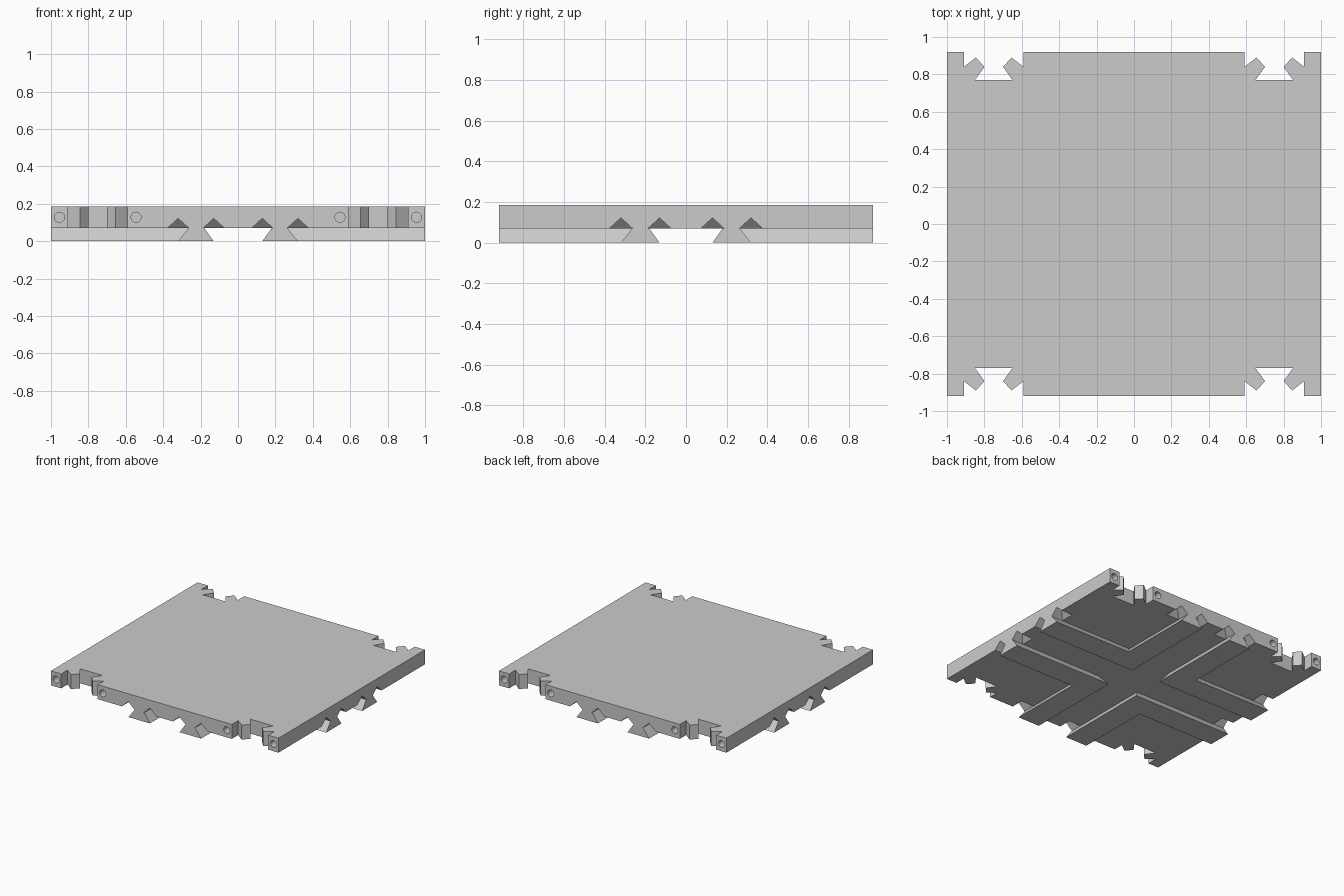
import bpy, bmesh, math
from mathutils import Matrix, Vector

if "Cube" in bpy.data.objects:
    bpy.data.objects.remove(bpy.data.objects["Cube"], do_unlink=True)

HX, HY = 1.0, 0.92          # half width and half depth of the tile
Z0, Z1 = 0.07, 0.185        # underside and top of the slab

grey = bpy.data.materials.new("plain_grey")
grey.use_nodes = True
grey.diffuse_color = (0.6, 0.6, 0.6, 1)
grey.node_tree.nodes["Principled BSDF"].inputs["Base Color"].default_value = (0.6, 0.6, 0.6, 1)


def make(name, bm):
    bmesh.ops.recalc_face_normals(bm, faces=bm.faces)
    mesh = bpy.data.meshes.new(name)
    bm.to_mesh(mesh)
    bm.free()
    mesh.materials.append(grey)
    ob = bpy.data.objects.new(name, mesh)
    bpy.context.collection.objects.link(ob)
    return ob


def loft(bm, rings):
    """Bridge closed rings of points and cap both ends."""
    loops = [[bm.verts.new(p) for p in ring] for ring in rings]
    n = len(loops[0])
    for a, b in zip(loops, loops[1:]):
        for i in range(n):
            j = (i + 1) % n
            bm.faces.new((a[i], a[j], b[j], b[i]))
    bm.faces.new(loops[0])
    bm.faces.new(loops[-1])


# Slab with clip notches: half of one notch as (offset from centre, distance from edge)
half = [(0.16, 0), (0.16, 0.08), (0.095, 0.03), (0.05, 0.08), (0.10, 0.15)]
notch = half + [(-u, v) for u, v in reversed(half)]
quarter = [(HX, HY)] + [(0.75 + u, HY - v) for u, v in notch]
back = quarter + [(-x, y) for x, y in reversed(quarter)]
outline = back + [(-x, -y) for x, y in back]
bm = bmesh.new()
loft(bm, [[(x, y, z) for x, y in outline] for z in (Z0, Z1)])
slab = make("slab", bm)

# Cutters: round connector holes in front and back, clearance pockets on every edge
bm = bmesh.new()
for side in (-1, 1):
    for x in (-0.955, -0.545, 0.545, 0.955):
        place = Matrix.Translation((x, side * HY, 0.128)) @ Matrix.Rotation(math.pi / 2, 4, "X")
        bmesh.ops.create_cone(bm, cap_ends=True, segments=24, radius1=0.027,
                              radius2=0.027, depth=0.12, matrix=place)
pocket = [(-0.057, 0.05, 0.1), (0.057, 0.05, 0.1), (0.057, Z0, 0.1), (0, 0.122, 0.05), (-0.057, Z0, 0.1)]
for k in range(4):
    reach = HY if k % 2 == 0 else HX
    turn = Matrix.Rotation(k * math.pi / 2, 3, "Z")
    for c in (-0.32, -0.13, 0.13, 0.32):
        outer = [turn @ Vector((c + u, -reach - 0.03, z)) for u, z, d in pocket]
        inner = [turn @ Vector((c + u, -reach + d, z)) for u, z, d in pocket]
        loft(bm, [outer, inner])
cutter = make("pocket_cutter", bm)
cutter.hide_render = True
cut = slab.modifiers.new("pockets", "BOOLEAN")
cut.operation = "DIFFERENCE"
cut.solver = "EXACT"
cut.object = cutter
bpy.context.view_layer.objects.active = slab
bpy.ops.object.modifier_apply(modifier=cut.name)
bpy.data.objects.remove(cutter, do_unlink=True)

# Four mitred L-shaped dovetail rails on the underside
rail = [(0.13, 0), (0.32, 0), (0.265, Z0), (0.18, Z0)]
for sx, sname in ((1, "left"), (-1, "right")):
    for sy, yname in ((-1, "front"), (1, "back")):
        bm = bmesh.new()
        loft(bm, [[(sx * HX, sy * d, z) for d, z in rail],
                  [(sx * d, sy * d, z) for d, z in rail],
                  [(sx * d, sy * HY, z) for d, z in rail]])
        make(f"rail_{yname}_{sname}", bm)
